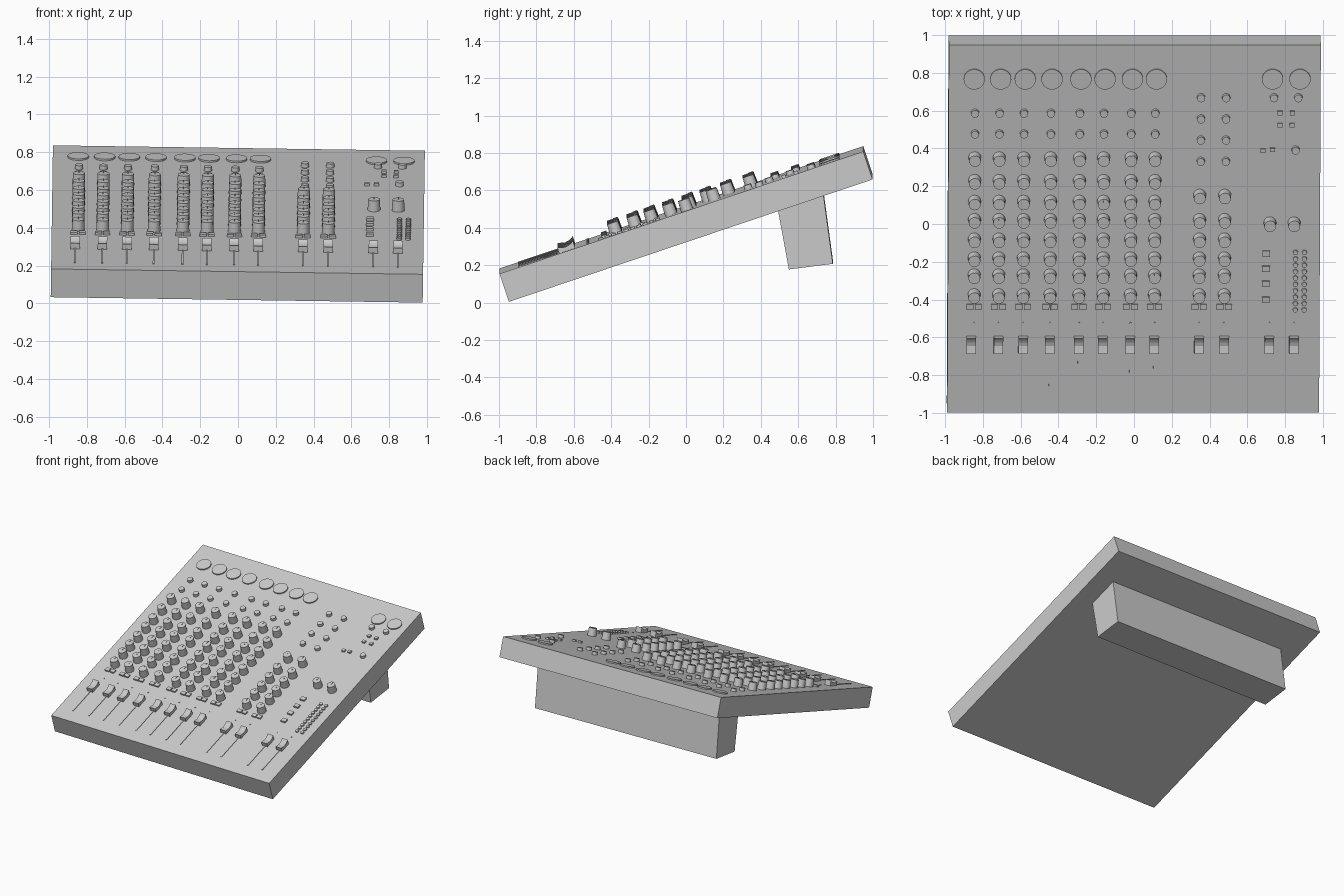
import bpy, bmesh, math
from mathutils import Matrix

if "Cube" in bpy.data.objects:
    bpy.data.objects.remove(bpy.data.objects["Cube"])

TILT, ROLL = math.radians(18.6), 0.0145
COS = math.cos(TILT)
LEVEL = Matrix.Translation((0, -0.025, 0.495)) @ Matrix.Rotation(ROLL, 4, 'Y')
DECK = LEVEL @ Matrix.Rotation(TILT, 4, 'X')   # deck surface is local z = 0

grey = bpy.data.materials.new("warm_grey")
grey.diffuse_color = (0.6, 0.6, 0.6, 1)
grey.use_nodes = True
grey.node_tree.nodes["Principled BSDF"].inputs["Base Color"].default_value = grey.diffuse_color


def finish(name, bm, matrix=DECK, smooth=False):
    bmesh.ops.recalc_face_normals(bm, faces=bm.faces)
    me = bpy.data.meshes.new(name)
    bm.to_mesh(me)
    bm.free()
    me.materials.append(grey)
    if smooth:
        me.polygons.foreach_set("use_smooth", [True] * len(me.polygons))
        me.set_sharp_from_angle(angle=math.radians(35))
    ob = bpy.data.objects.new(name, me)
    ob.matrix_world = matrix
    bpy.context.collection.objects.link(ob)


def up(y):
    """Plan position to distance along the sloped deck."""
    return (y + 0.025) / COS


def box(bm, x, v, w, d, z0, z1):
    m = Matrix.Translation((x, v, (z0 + z1) / 2)) @ Matrix.Diagonal((w, d, z1 - z0, 1))
    bmesh.ops.create_cube(bm, size=1, matrix=m)


def cylinder(bm, x, v, r1, r2, h, sides, base=-0.004):
    m = Matrix.Translation((x, v, (h + base) / 2))
    bmesh.ops.create_cone(bm, cap_ends=True, segments=sides, radius1=r1, radius2=r2,
                          depth=h - base, matrix=m)


def prism(bm, x, w, profile):
    """Extrude a (y, z) profile along x."""
    vs = [bm.verts.new((x - w / 2, y, z)) for y, z in profile]
    face = bm.faces.new(vs)
    out = bmesh.ops.extrude_face_region(bm, geom=[face])
    moved = [g for g in out["geom"] if isinstance(g, bmesh.types.BMVert)]
    bmesh.ops.translate(bm, verts=moved, vec=(w, 0, 0))


CHANNELS = [-0.845, -0.715, -0.585, -0.443, -0.29, -0.162, -0.017, 0.11]
MASTERS = [0.347, 0.48]
MONITORS = [0.72, 0.85]
ROWS = [0.345, 0.225, 0.115, 0.018, -0.085, -0.185, -0.275, -0.38]

# sloped console body
bm = bmesh.new()
box(bm, 0, 0, 1.97, 2.052, -0.158, 0)
finish("console_body", bm)

# rear foot, leaning slightly
bm = bmesh.new()
prism(bm, 0, 1.64, [(0.515, 0.02), (0.575, -0.306), (0.81, -0.276), (0.76, 0.09)])
finish("rear_foot", bm, LEVEL)

# tall rotary knobs with a pointer ridge
bm = bmesh.new()
spots = [(x, y) for x in CHANNELS for y in ROWS]
spots += [(x, y) for x in MASTERS for y in [0.147] + ROWS[3:]]
spots += [(0.72, 0.0), (0.848, 0.0)]
for x, y in spots:
    v = up(y + 0.006)
    cylinder(bm, x, v, 0.034, 0.031, 0.06, 20)
    box(bm, x, v + 0.016, 0.005, 0.026, 0.058, 0.063)
finish("tall_knobs", bm, smooth=True)

# short trim knobs
bm = bmesh.new()
spots = [(x, y) for x in CHANNELS for y in (0.585, 0.475)]
spots += [(x + 0.005, y) for x in MASTERS for y in (0.667, 0.555, 0.443, 0.33)]
spots += [(0.738, 0.667), (0.867, 0.667), (0.854, 0.39)]
for x, y in spots:
    cylinder(bm, x, up(y + 0.004), 0.022, 0.021, 0.022, 16)
finish("trim_knobs", bm, smooth=True)

# round input sockets along the rear
bm = bmesh.new()
for x in CHANNELS + [0.725, 0.87]:
    cylinder(bm, x - 0.005 if x < -0.8 else x + 0.005, up(0.768), 0.056, 0.056, 0.009, 28)
finish("input_sockets", bm, smooth=True)

# fader slots and dished fader caps
slots, caps = bmesh.new(), bmesh.new()
for x in CHANNELS + MASTERS + MONITORS:
    x = x - 0.015 if x < -0.8 else x
    v = up(-0.635)
    box(slots, x, up(-0.755), 0.009, 0.3, -0.002, 0.004)
    prism(caps, x, 0.05, [(v - 0.045, -0.002), (v - 0.045, 0.032), (v - 0.022, 0.026),
                          (v - 0.005, 0.022), (v + 0.015, 0.025), (v + 0.032, 0.032),
                          (v + 0.045, 0.042), (v + 0.045, -0.002)])
finish("fader_slots", slots)
finish("fader_caps", caps)

# paired mute buttons above each fader
bm = bmesh.new()
for x in CHANNELS + MASTERS:
    for side in (-1, 1):
        box(bm, x + side * 0.022, up(-0.437), 0.036, 0.03, -0.002, 0.012)
finish("mute_buttons", bm)

# monitor section buttons
bm = bmesh.new()
for y in (-0.155, -0.235, -0.315, -0.4):
    box(bm, 0.7, up(y), 0.04, 0.032, -0.002, 0.014)
for x, y in [(0.682, 0.39), (0.732, 0.395), (0.77, 0.59), (0.77, 0.525),
             (0.835, 0.59), (0.835, 0.525)]:
    box(bm, x, up(y), 0.026, 0.022, -0.002, 0.014)
finish("monitor_buttons", bm)

# small indicator lamps above faders
bm = bmesh.new()
for x in CHANNELS + MASTERS + MONITORS:
    cylinder(bm, x, up(-0.525), 0.006, 0.006, 0.004, 8)
finish("channel_lamps", bm)

# level meter lamps
bm = bmesh.new()
for x in (0.856, 0.903):
    for i in range(10):
        cylinder(bm, x, up(-0.15 - 0.0338 * i), 0.014, 0.013, 0.01, 12)
finish("meter_lamps", bm, smooth=True)
